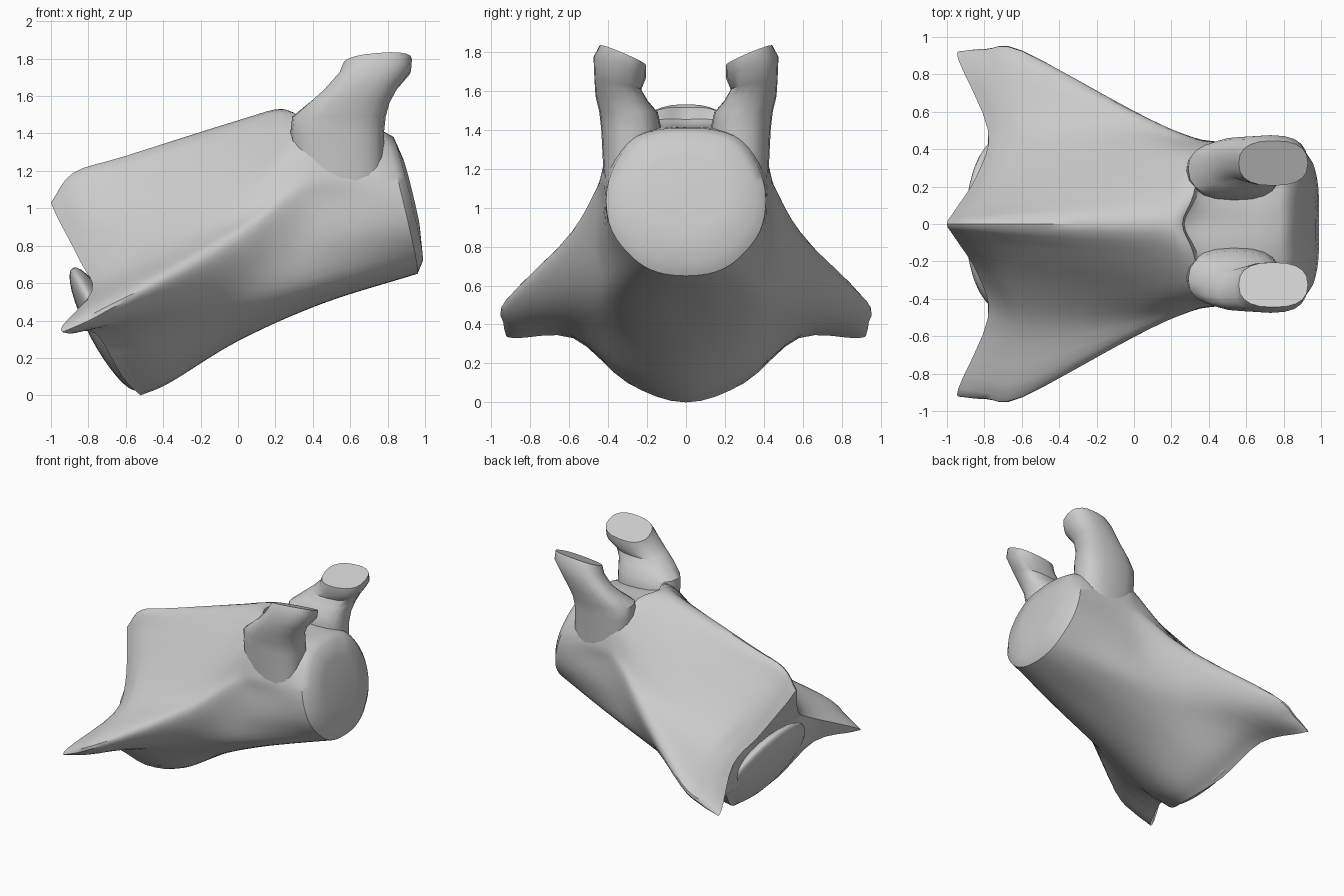
import bpy
import bmesh
import math
from mathutils import Vector

if "Cube" in bpy.data.objects:
    bpy.data.objects.remove(bpy.data.objects["Cube"], do_unlink=True)

bone = bpy.data.materials.new("bone_grey")
bone.use_nodes = True
bone.diffuse_color = (.6, .6, .6, 1)
bone.node_tree.nodes["Principled BSDF"].inputs["Base Color"].default_value = (.6, .6, .6, 1)

ALONG = 25   # samples from rear to front
STEP = 4     # samples between neighbouring guide lines


def spline(points, t):
    """Point on a smooth curve through the points, t from zero to one."""
    pts = [Vector(p) for p in points]
    last = len(pts) - 1
    i = min(int(t * last), last - 1)
    f = t * last - i
    b, c = pts[i], pts[i + 1]
    a = pts[i - 1] if i > 0 else b * 2 - c
    d = pts[i + 2] if i + 2 <= last else c * 2 - b
    return b + f * (c - a + f * (2 * a - 5 * b + 4 * c - d + f * (3 * (b - c) + d - a))) / 2


def sample(points, count):
    return [spline(points, k / (count - 1)) for k in range(count)]


def mirrored(p):
    return Vector((p.x, -p.y, p.z))


def finish(bm, name):
    """Turn a bmesh into a smooth shaded object with consistent normals."""
    bmesh.ops.remove_doubles(bm, verts=bm.verts, dist=.0005)
    bmesh.ops.recalc_face_normals(bm, faces=bm.faces)
    mesh = bpy.data.meshes.new(name)
    bm.to_mesh(mesh)
    bm.free()
    mesh.materials.append(bone)
    obj = bpy.data.objects.new(name, mesh)
    bpy.context.collection.objects.link(obj)
    bpy.ops.object.select_all(action='DESELECT')
    obj.select_set(True)
    bpy.context.view_layer.objects.active = obj
    bpy.ops.object.shade_smooth_by_angle(angle=math.radians(40))
    return obj


def bridge(bm, rings):
    """Join closed rings of vertices with quads."""
    for a, b in zip(rings, rings[1:]):
        n = len(a)
        for i in range(n):
            j = (i + 1) % n
            bm.faces.new((a[i], a[j], b[j], b[i]))


# Guide lines of the left half, each running from rear to front
crest = [(-1, 0, 1.03), (-.88, 0, 1.19), (-.6, 0, 1.28), (0, 0, 1.47),
         (.24, 0, 1.53), (.31, 0, 1.43), (.78, 0, 1.41)]
blade = [(-.96, .07, .94), (-.85, .09, 1.06), (-.6, .13, 1.13), (0, .19, 1.33),
         (.29, .16, 1.5), (.37, .14, 1.43), (.78, .14, 1.4)]
slope = [(-.84, .26, .71), (-.76, .28, .81), (-.6, .32, .89), (0, .37, 1.12),
         (.31, .35, 1.36), (.44, .35, 1.38), (.8, .27, 1.35)]
saddle = [(-.78, .5, .56), (-.7, .52, .63), (-.55, .56, .7), (0, .5, .95),
          (.28, .44, 1.14), (.45, .43, 1.18), (.84, .37, 1.21)]
wing_top = [(-.94, .88, .37), (-.8, .9, .45), (-.6, .9, .55), (0, .6, .85),
            (.27, .48, 1.02), (.47, .43, 1.05), (.88, .41, 1.05)]
wing_base = [(-.9, .88, .33), (-.74, .89, .38), (-.56, .87, .47), (0, .57, .68),
             (.27, .46, .75), (.5, .43, .82), (.92, .38, .88)]
belly_side = [(-.76, .58, .33), (-.5, .59, .37), (0, .45, .48), (.45, .37, .6), (.95, .27, .74)]
belly_low = [(-.62, .3, .1), (-.4, .3, .16), (0, .25, .34), (.45, .2, .51), (.96, .15, .67)]
keel = [(-.52, 0, 0), (-.36, 0, .07), (0, 0, .29), (.45, 0, .49), (.96, 0, .65)]

lines = [sample(g, ALONG) for g in
         (crest, blade, slope, saddle, wing_top, wing_base, belly_side, belly_low, keel)]

# Main body: loft the mirrored sections
bm = bmesh.new()
rings = []
for s in range(ALONG):
    control = [line[s] for line in lines]
    control = [mirrored(control[1])] + control + [mirrored(control[-2])]
    segments = len(control) - 1
    half = [spline(control, (STEP + k) / (STEP * segments))
            for k in range(STEP * (segments - 2) + 1)]
    half[0].y = half[-1].y = 0
    ring = half + [mirrored(p) for p in half[-2:0:-1]]
    rings.append([bm.verts.new(p) for p in ring])
bridge(bm, rings)

# Front endplate: bevelled rim, wider below, and a slightly domed disc
middle = Vector((.89, 0, 1.09))
outward = Vector((.95, 0, .32))
cap = [rings[-1]]
for scale, push in ((.87, .04), (.5, .05)):
    cap.append([bm.verts.new(middle + (v.co - middle) * scale + outward * push) for v in rings[-1]])
bridge(bm, cap)
bm.faces.new(cap[-1])

# Rear wall: strips across the body plus the two wing ends
rear = rings[0]
n = len(rear)
saddle_i, belly_i, keel_i = 3 * STEP, 6 * STEP, 8 * STEP
rows = list(range(1, saddle_i + 1)) + list(range(belly_i, keel_i))
for i, j in zip(rows, rows[1:]):
    bm.faces.new((rear[i], rear[j], rear[n - j], rear[n - i]))
bm.faces.new((rear[0], rear[1], rear[n - 1]))
bm.faces.new((rear[keel_i - 1], rear[keel_i], rear[keel_i + 1]))
for side in (1, -1):
    bm.faces.new([rear[(side * i) % n] for i in range(saddle_i, belly_i + 1)])
finish(bm, "vertebra_body")

# Rear endplate: a flattened, tilted disc
bm = bmesh.new()
bmesh.ops.create_uvsphere(bm, u_segments=32, v_segments=16, radius=1)
plate = finish(bm, "rear_endplate")
plate.scale = (.09, .46, .37)
plate.rotation_euler.y = math.radians(-28)
plate.location = (-.71, 0, .355)

# Two horns beside the channel: centre, half length, half width, inward tilt
horn_levels = [
    ((.55, .28, .95), .22, .12, 0),
    ((.54, .285, 1.2), .24, .14, 0),
    ((.53, .28, 1.4), .25, .155, 0),
    ((.54, .295, 1.49), .25, .15, 0),
    ((.59, .33, 1.56), .22, .135, .1),
    ((.65, .35, 1.63), .2, .12, .2),
    ((.73, .34, 1.72), .195, .135, .4),
    ((.745, .325, 1.78), .185, .12, .42),
]
SIDES = 20
for name, side in (("left_horn", 1), ("right_horn", -1)):
    bm = bmesh.new()
    rings = []
    for centre, length, width, tilt in horn_levels:
        ring = []
        for k in range(SIDES):
            angle = math.tau * k / SIDES
            # Slightly squared oval
            dx = length * math.copysign(abs(math.cos(angle)) ** .8, math.cos(angle))
            dy = width * math.copysign(abs(math.sin(angle)) ** .8, math.sin(angle))
            ring.append(bm.verts.new((centre[0] + dx, side * (centre[1] + dy),
                                      centre[2] + tilt * dy + dx * tilt * .2)))
        rings.append(ring)
    bridge(bm, rings)
    bm.faces.new(rings[0])
    bm.faces.new(rings[-1])
    finish(bm, name)
